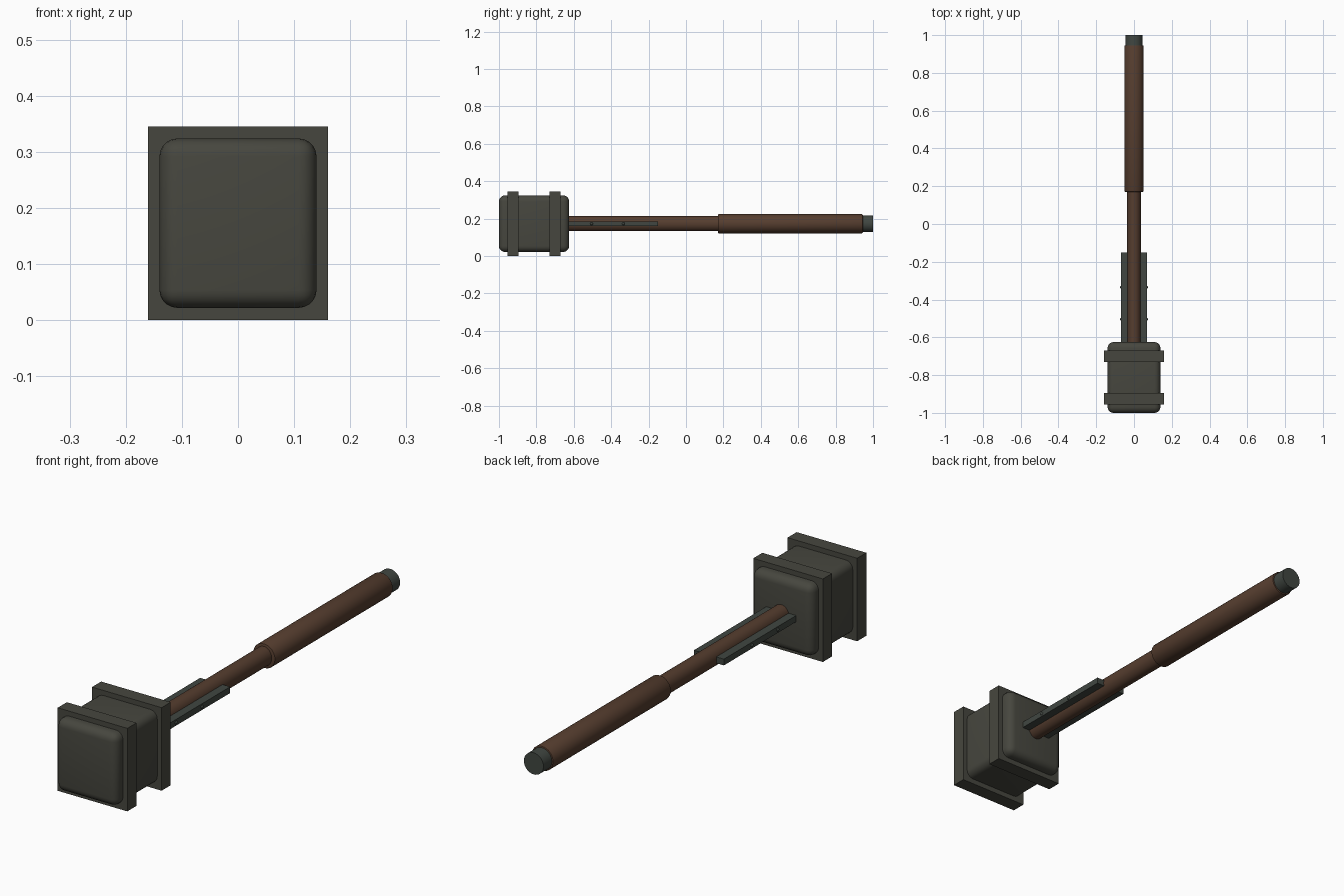
import bpy
import math

cube = bpy.data.objects.get("Cube")
if cube:
    bpy.data.objects.remove(cube, do_unlink=True)

AXIS_Z = 0.173


def material(name, rgb):
    m = bpy.data.materials.new(name)
    m.use_nodes = True
    color = (*rgb, 1.0)
    m.diffuse_color = color
    m.node_tree.nodes["Principled BSDF"].inputs["Base Color"].default_value = color
    return m


iron = material("dark iron", (0.062, 0.062, 0.049))
steel = material("grey green steel", (0.052, 0.062, 0.053))
wood = material("brown wood", (0.092, 0.047, 0.028))
leather = material("brown grip", (0.092, 0.047, 0.028))


def finish(obj, name, mat, bevel=0.0, segments=1):
    obj.name = name
    obj.data.materials.append(mat)
    bpy.ops.object.transform_apply(location=False, rotation=True, scale=True)
    if bevel:
        mod = obj.modifiers.new("Bevel", "BEVEL")
        mod.width = bevel
        mod.segments = segments
        bpy.ops.object.modifier_apply(modifier=mod.name)
    bpy.ops.object.shade_smooth_by_angle(angle=math.radians(35))
    return obj


def box(name, size, center, mat, bevel=0.0, segments=1):
    bpy.ops.mesh.primitive_cube_add(size=1, location=center)
    obj = bpy.context.object
    obj.scale = size
    return finish(obj, name, mat, bevel, segments)


def rod(name, radius, y0, y1, mat, bevel=0.0):
    # Cylinder lying along the handle axis
    bpy.ops.mesh.primitive_cylinder_add(
        vertices=32, radius=radius, depth=y1 - y0,
        location=(0, (y0 + y1) / 2, AXIS_Z), rotation=(math.pi / 2, 0, 0))
    return finish(bpy.context.object, name, mat, bevel, 2)


# Hammer head with rounded edges and two square bands
box("hammer_head", (0.28, 0.375, 0.302), (0, -0.8125, AXIS_Z), iron, 0.032, 5)
for name, y in (("front_band", -0.925), ("back_band", -0.70)):
    box(name, (0.32, 0.06, 0.345), (0, y, 0.1725), iron)

# Handle
shaft = rod("shaft", 0.04, -0.66, 0.2, wood)
shaft.scale.x = 0.9
rod("grip", 0.051, 0.17, 0.945, leather, 0.004)
rod("pommel", 0.045, 0.93, 1.0, steel)

# Side straps with rivets
for side, sx in (("left", 1), ("right", -1)):
    box(side + "_strap", (0.04, 0.49, 0.026), (sx * 0.049, -0.395, AXIS_Z), steel)
    for i, y in enumerate((-0.505, -0.335)):
        bpy.ops.mesh.primitive_uv_sphere_add(
            segments=12, ring_count=8, radius=0.008, location=(sx * 0.066, y, AXIS_Z))
        finish(bpy.context.object, f"{side}_rivet_{i + 1}", steel)
